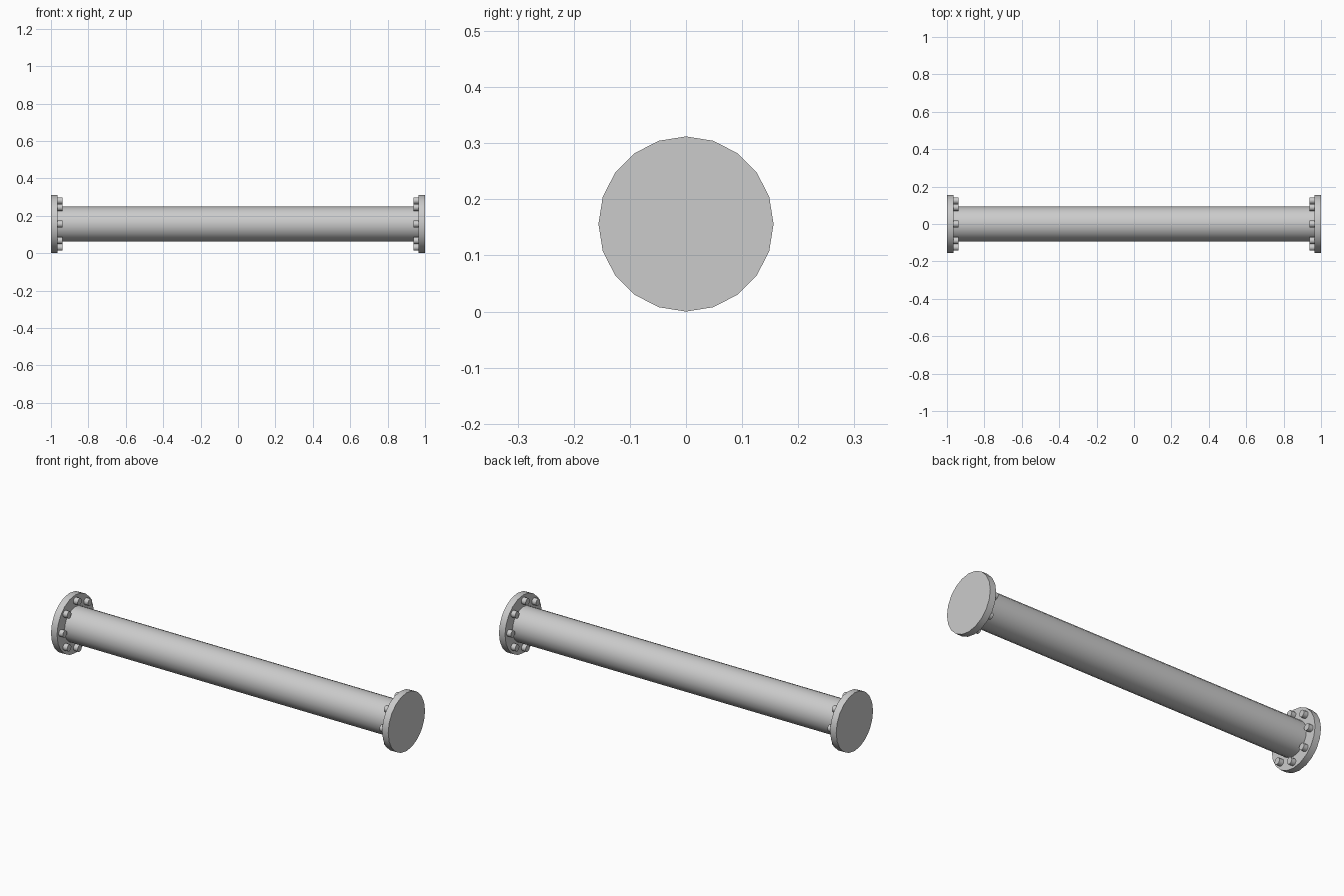
import bpy
from math import radians, sin, cos, pi

cube = bpy.data.objects.get("Cube")
if cube:
    bpy.data.objects.remove(cube, do_unlink=True)

RADIUS = 0.156      # flange radius, also the axis height
FLANGE = 0.036      # flange thickness
BOLT_RING = 0.125   # bolt circle radius

grey = bpy.data.materials.new("plain grey")
grey.use_nodes = True
colour = (0.6, 0.6, 0.6, 1)
grey.diffuse_color = colour
grey.node_tree.nodes["Principled BSDF"].inputs["Base Color"].default_value = colour


def rod(name, x0, x1, radius, sides, y=0, z=0):
    """Cylinder along x, placed relative to the pipe axis."""
    bpy.ops.mesh.primitive_cylinder_add(
        vertices=sides, radius=radius, depth=abs(x1 - x0),
        location=((x0 + x1) / 2, y, RADIUS + z), rotation=(0, pi / 2, 0))
    obj = bpy.context.object
    obj.name = name
    obj.data.materials.append(grey)
    bpy.ops.object.shade_smooth_by_angle(angle=radians(31))
    return obj


# Main pipe
rod("pipe", -1 + FLANGE, 1 - FLANGE, 0.093, 20)

# Closed end flanges, each with a ring of bolts on its inner face
for side, label in ((1, "left"), (-1, "right")):
    inner = side * (1 - FLANGE)
    rod(f"{label}_flange", side, inner, RADIUS, 20)
    for i in range(8):
        a = i * pi / 4
        rod(f"{label}_bolt_{i + 1}", inner, inner - side * 0.025, 0.018, 12,
            BOLT_RING * cos(a), BOLT_RING * sin(a))
